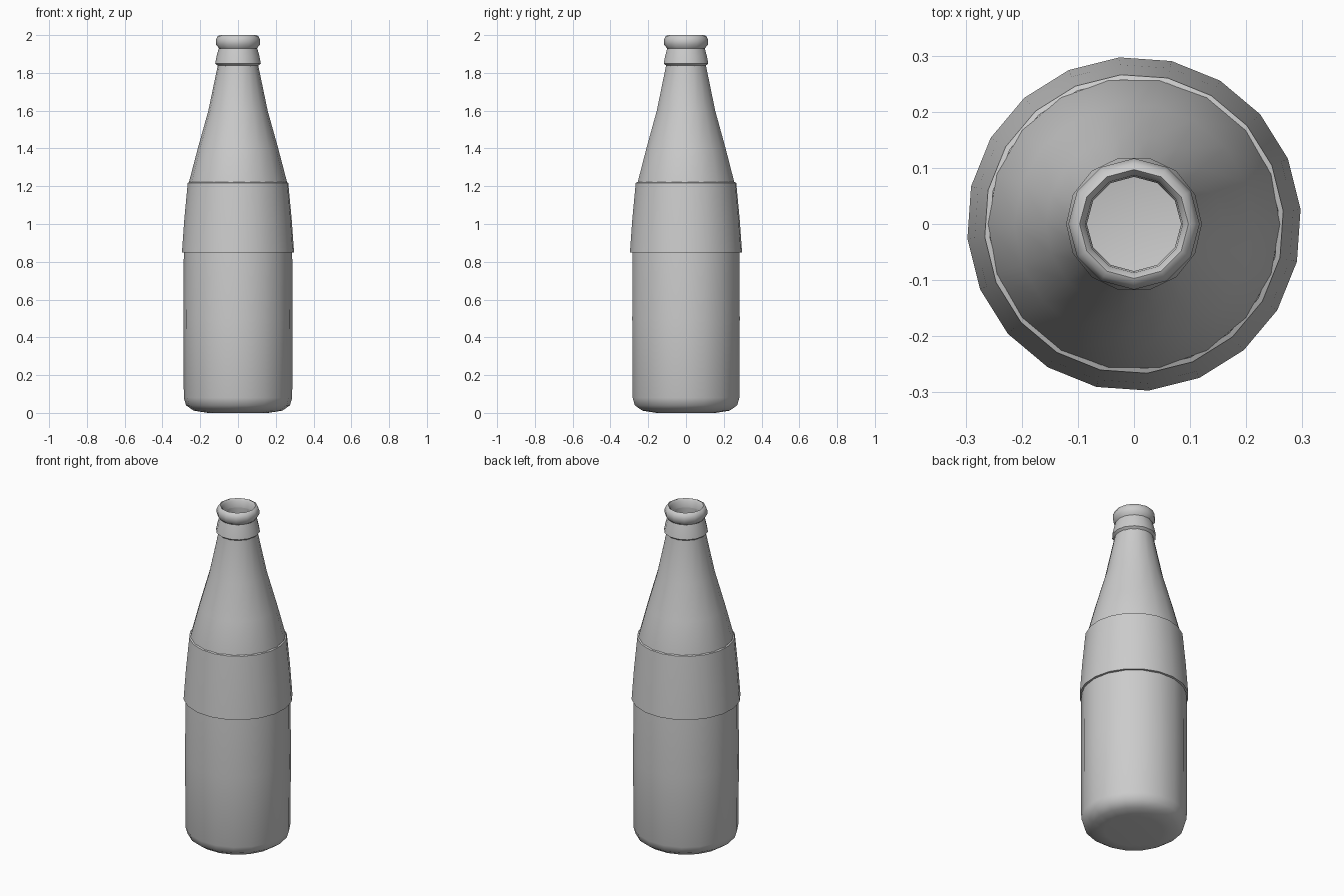
import bpy, bmesh, math

cube = bpy.data.objects.get("Cube")
if cube:
    bpy.data.objects.remove(cube, do_unlink=True)


def make_material(name, rgb):
    mat = bpy.data.materials.new(name)
    mat.use_nodes = True
    mat.diffuse_color = (*rgb, 1)
    mat.node_tree.nodes["Principled BSDF"].inputs["Base Color"].default_value = (*rgb, 1)
    return mat


grey = make_material("plain grey", (0.6, 0.6, 0.6))


def lathe(name, profile, sides, angle, turn=0.0):
    """Spin (radius, height) points around z; a zero radius closes the end."""
    bm = bmesh.new()
    rings = []
    for r, z in profile:
        count = sides if r > 0 else 1
        rings.append([bm.verts.new((r * math.cos(turn + math.tau * i / sides),
                                    r * math.sin(turn + math.tau * i / sides), z))
                      for i in range(count)])
    for low, high in zip(rings, rings[1:]):
        for i in range(sides):
            j = (i + 1) % sides
            corners = [low[i % len(low)], low[j % len(low)],
                       high[j % len(high)], high[i % len(high)]]
            bm.faces.new(list(dict.fromkeys(corners)))
    mesh = bpy.data.meshes.new(name)
    bm.to_mesh(mesh)
    bm.free()
    mesh.materials.append(grey)
    obj = bpy.data.objects.new(name, mesh)
    bpy.context.collection.objects.link(obj)
    bpy.ops.object.select_all(action="DESELECT")
    obj.select_set(True)
    bpy.context.view_layer.objects.active = obj
    bpy.ops.object.shade_smooth_by_angle(angle=math.radians(angle))
    return obj


# Glass shell: base, straight body, tapering shoulder and neck
lathe("bottle_body", [
    (0, 0.02), (0.16, 0.0), (0.235, 0.012), (0.275, 0.04), (0.287, 0.08),
    (0.289, 0.5), (0.287, 0.85), (0.26, 1.22), (0.213, 1.4),
    (0.157, 1.6), (0.107, 1.84), (0.1, 1.93)], 18, 40)

# Flared collar and rounded rim, open at the mouth
lathe("neck_collar", [
    (0.103, 1.835), (0.121, 1.85), (0.113, 1.89), (0.102, 1.93)], 14, 40)
lathe("mouth_rim", [
    (0.1, 1.93), (0.116, 1.95), (0.117, 1.975), (0.108, 1.995),
    (0.097, 2.0), (0.087, 1.988), (0.084, 1.95)], 12, 60)

# Inside of the glass, seen through the mouth
lathe("inner_wall", [
    (0.084, 1.95), (0.09, 1.84), (0.14, 1.6), (0.195, 1.4), (0.24, 1.22),
    (0.268, 0.85), (0.268, 0.09), (0.2, 0.045), (0, 0.04)], 12, 60)

# Label wrapped around the middle
lathe("label_sleeve", [
    (0.258, 1.222), (0.267, 1.218), (0.285, 1.03), (0.298, 0.85), (0.286, 0.848)][::-1],
    20, 30, math.radians(5))

# Turn the inner wall's faces towards the cavity
for name in ("inner_wall",):
    mesh = bpy.data.objects[name].data
    bm = bmesh.new()
    bm.from_mesh(mesh)
    centre_out = sum(f.normal.x * f.calc_center_median().x
                     + f.normal.y * f.calc_center_median().y for f in bm.faces)
    if centre_out > 0:
        bmesh.ops.reverse_faces(bm, faces=bm.faces)
    bm.to_mesh(mesh)
    bm.free()
